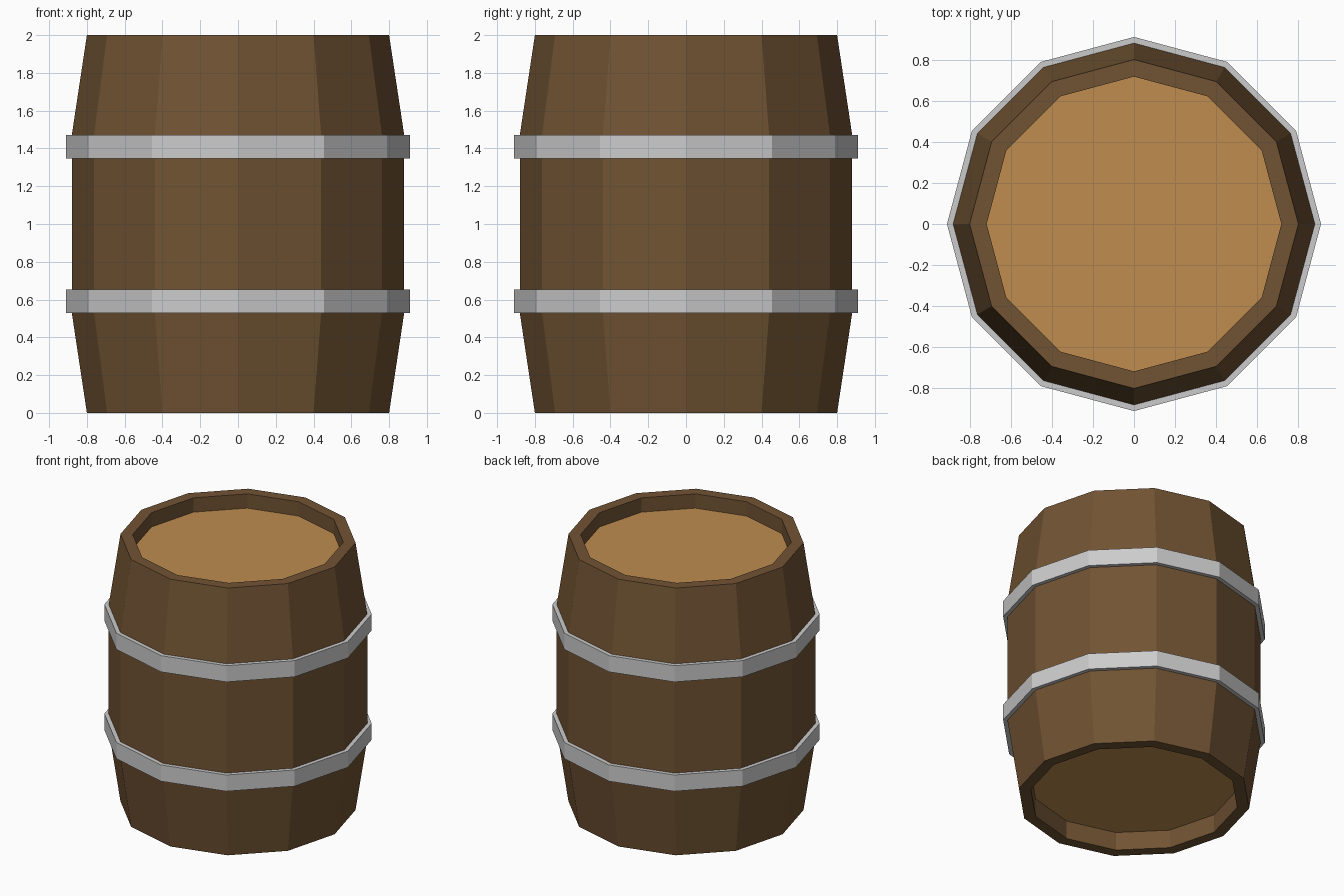
import bpy, math

if "Cube" in bpy.data.objects:
    bpy.data.objects.remove(bpy.data.objects["Cube"])

SIDES = 12


def material(name, color):
    m = bpy.data.materials.new(name)
    m.diffuse_color = (*color, 1)
    m.use_nodes = True
    m.node_tree.nodes["Principled BSDF"].inputs["Base Color"].default_value = m.diffuse_color
    return m


def lathe(name, profile, mat):
    """Revolve a closed (radius, z) profile into a flat-faced ring."""
    n = len(profile)
    verts = [(r * math.cos(math.tau * i / SIDES), r * math.sin(math.tau * i / SIDES), z)
             for i in range(SIDES) for r, z in profile]
    faces = []
    for i in range(SIDES):
        a, b = i * n, (i + 1) % SIDES * n
        for j in range(n):
            k = (j + 1) % n
            faces.append((a + j, b + j, b + k, a + k))
    mesh = bpy.data.meshes.new(name)
    mesh.from_pydata(verts, [], faces)
    mesh.materials.append(mat)
    obj = bpy.data.objects.new(name, mesh)
    bpy.context.collection.objects.link(obj)


def disc(name, radius, z, depth, mat):
    bpy.ops.mesh.primitive_cylinder_add(vertices=SIDES, radius=radius, depth=depth,
                                        location=(0, 0, z))
    obj = bpy.context.object
    obj.name = name
    obj.data.materials.append(mat)


wood = material("dark_wood", (0.165, 0.087, 0.033))
pale = material("pale_wood", (0.52, 0.265, 0.078))
metal = material("hoop_metal", (0.62, 0.62, 0.62))

# Staves: bulging outer shell with a hollow rim at both ends
lathe("staves", [(0.8, 0), (0.88, 0.53), (0.88, 1.47), (0.8, 2),
                 (0.717, 2), (0.717, 1.86), (0.717, 0.14), (0.717, 0)], wood)

# Recessed end boards
disc("lid", 0.717, 1.873, 0.04, pale)
disc("base", 0.717, 0.158, 0.04, pale)

# Metal hoops
for name, z in (("lower_hoop", 0.53), ("upper_hoop", 1.348)):
    lathe(name, [(0.87, z), (0.91, z), (0.91, z + 0.122), (0.87, z + 0.122)], metal)
